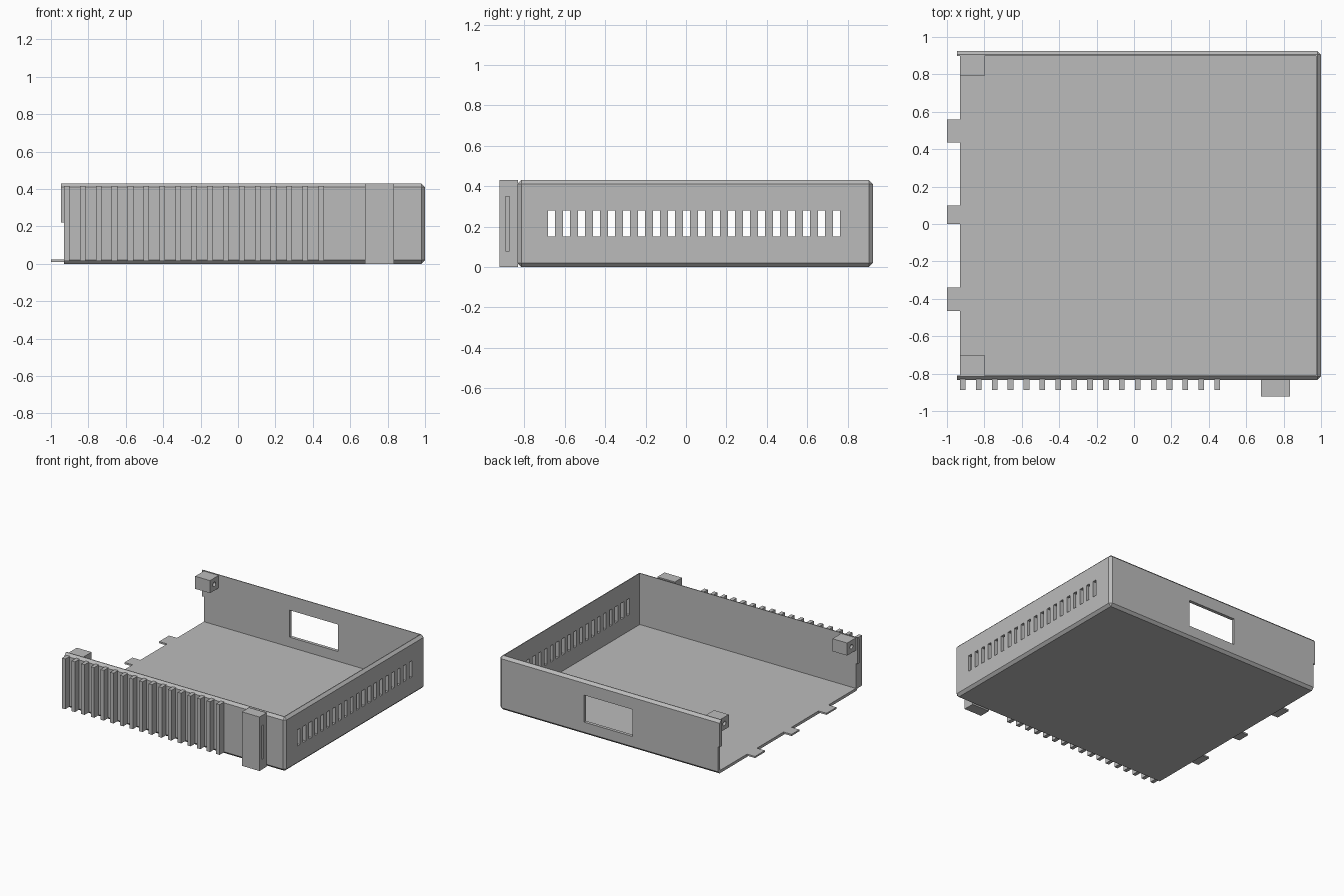
import bpy
import bmesh
from mathutils import Matrix

default = bpy.data.objects.get("Cube")
if default:
    bpy.data.objects.remove(default, do_unlink=True)

grey = bpy.data.materials.new("plain grey")
grey.use_nodes = True
colour = (0.5, 0.5, 0.5, 1)
grey.diffuse_color = colour
grey.node_tree.nodes["Principled BSDF"].inputs["Base Color"].default_value = colour


def add_box(bm, x, y, z):
    """Add a box given its (low, high) range on each axis."""
    size = [b - a for a, b in (x, y, z)]
    mid = [(a + b) / 2 for a, b in (x, y, z)]
    matrix = Matrix.Translation(mid) @ Matrix.Diagonal((*size, 1))
    return bmesh.ops.create_cube(bm, size=1, matrix=matrix)["verts"]


def finish(bm, name):
    mesh = bpy.data.meshes.new(name)
    bm.to_mesh(mesh)
    bm.free()
    obj = bpy.data.objects.new(name, mesh)
    mesh.materials.append(grey)
    bpy.context.scene.collection.objects.link(obj)
    return obj


def boxes(name, *ranges):
    bm = bmesh.new()
    for r in ranges:
        add_box(bm, *r)
    return finish(bm, name)


def cut(target, cutter):
    """Subtract the cutter from the target, then discard it."""
    cutter.hide_render = True
    mod = target.modifiers.new("cut", "BOOLEAN")
    mod.operation = "DIFFERENCE"
    mod.solver = "EXACT"
    mod.object = cutter
    bpy.context.view_layer.objects.active = target
    bpy.ops.object.modifier_apply(modifier=mod.name)
    bpy.data.objects.remove(cutter, do_unlink=True)


LEFT, LIP, RIGHT = -0.93, -0.945, 1.0
FRONT, BACK, TOP = -0.835, 0.925, 0.43
WALL, FLOOR, CHAMFER = 0.026, 0.022, 0.02

# Tray: chamfered block, hollowed and open at the -x end
bm = bmesh.new()
add_box(bm, (LIP, RIGHT), (FRONT, BACK), (0, TOP))
open_end = [e for e in bm.edges if all(v.co.x < 0 for v in e.verts)]
bmesh.ops.bevel(bm, geom=[e for e in bm.edges if e not in open_end],
                offset=CHAMFER, segments=1, affect="EDGES")
tray = finish(bm, "tray")
cut(tray, boxes("cavity", ((-1.2, RIGHT - WALL), (FRONT + WALL, BACK - WALL), (FLOOR, 1))))

# Lower part of the open end steps back, leaving lips on the side walls
cut(tray, boxes("end_step", ((-1.2, LEFT), (-1.2, 1.2), (-0.2, 0.22))))

# Row of vents in the +x wall
vents = []
for i in range(20):
    y = -0.665 + i * 0.0742
    vents.append(((0.9, 1.1), (y - 0.017, y + 0.017), (0.15, 0.28)))
cut(tray, boxes("vents", *vents))

# Window in the back wall
cut(tray, boxes("window", ((-0.175, 0.25), (0.85, 1.1), (0.1, 0.315))))

# Vertical ribs along the front wall
ribs = []
for i in range(17):
    x = LEFT + i * 0.085
    ribs.append(((x, x + 0.03), (-0.888, FRONT + 0.005), (0.015, 0.415)))
boxes("front_ribs", *ribs)

# Front post with a slot in its side
post = boxes("front_post", ((0.68, 0.835), (-0.922, FRONT + 0.003), (0, TOP)))
cut(post, boxes("post_slot", ((0.785, 0.9), (-0.892, -0.874), (0.08, 0.35))))

# Drilled mounting blocks inside the open corners
for name, y in (("back_mount", (0.79, BACK - WALL)), ("front_mount", (FRONT + WALL, -0.7))):
    mount = boxes(name, ((LEFT, -0.8), y, (0.325, 0.425)))
    bm = bmesh.new()
    centre = Matrix.Translation((-0.865, sum(y) / 2, 0.375))
    bmesh.ops.create_cone(bm, cap_ends=True, segments=16, radius1=0.018, radius2=0.018,
                          depth=0.3, matrix=centre @ Matrix.Rotation(1.5708, 4, "Y"))
    cut(mount, finish(bm, "drill"))

# Locating tabs on the open edge of the floor
boxes("floor_tabs", *[((-1, LEFT + 0.005), y, (0.009, FLOOR))
                      for y in ((-0.465, -0.34), (0, 0.1), (0.435, 0.56))])
